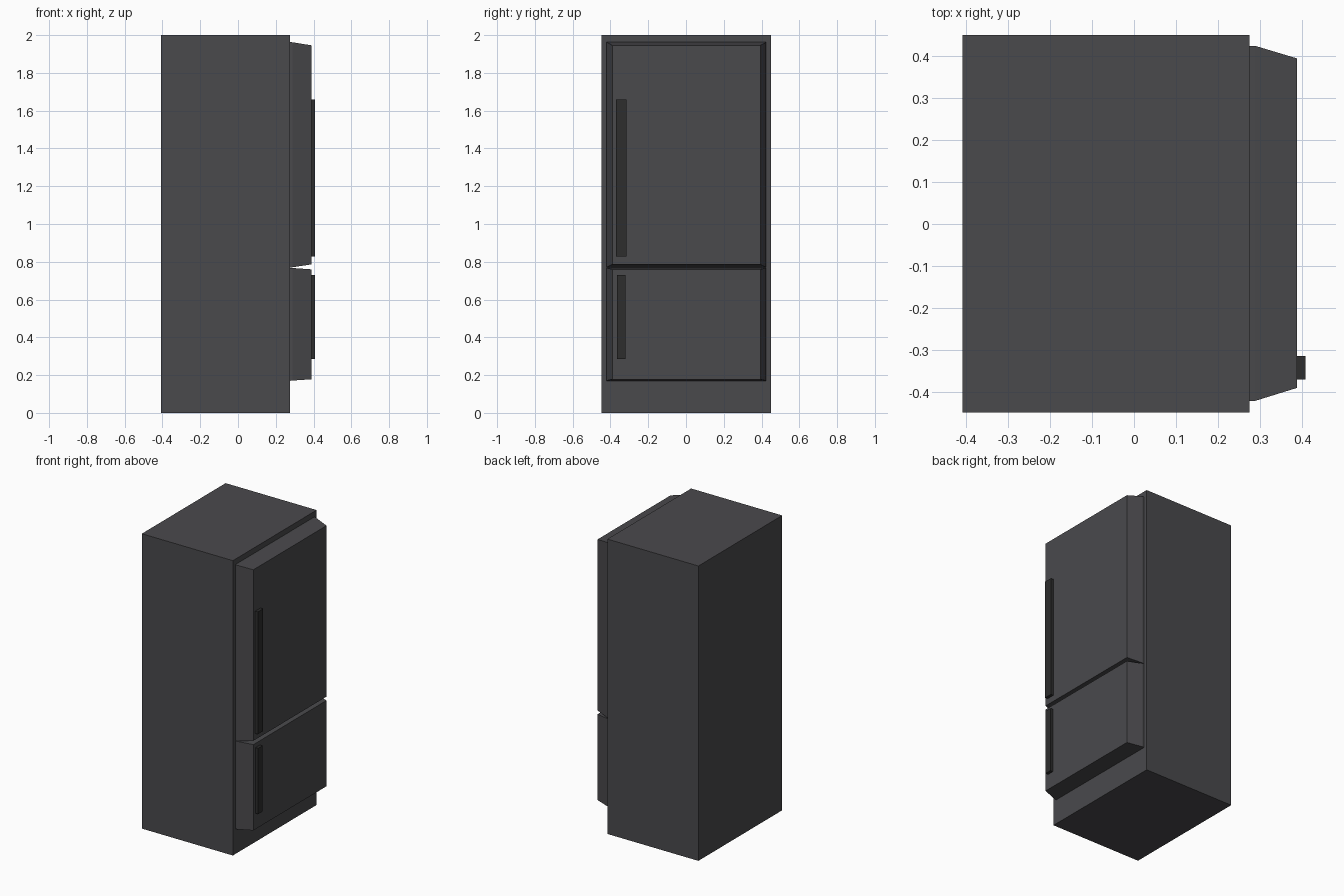
import bpy, bmesh

if "Cube" in bpy.data.objects:
    bpy.data.objects.remove(bpy.data.objects["Cube"])


def material(name, rgb):
    m = bpy.data.materials.new(name)
    m.diffuse_color = (*rgb, 1)
    m.use_nodes = True
    m.node_tree.nodes["Principled BSDF"].inputs["Base Color"].default_value = m.diffuse_color
    return m


def loft(name, sections, mat):
    """Solid through rectangles given as (x, y0, y1, z0, z1), from back to front."""
    bm = bmesh.new()
    rings = [[bm.verts.new((x, y, z)) for y, z in ((y0, z0), (y1, z0), (y1, z1), (y0, z1))]
             for x, y0, y1, z0, z1 in sections]
    for a, b in zip(rings, rings[1:]):
        for i in range(4):
            j = (i + 1) % 4
            bm.faces.new((a[i], a[j], b[j], b[i]))
    bm.faces.new(rings[0])
    bm.faces.new(rings[-1])
    bmesh.ops.recalc_face_normals(bm, faces=bm.faces[:])
    me = bpy.data.meshes.new(name)
    bm.to_mesh(me)
    bm.free()
    me.materials.append(mat)
    ob = bpy.data.objects.new(name, me)
    bpy.context.collection.objects.link(ob)
    return ob


steel = material("dark_steel", (0.068, 0.067, 0.073))
black = material("handle_black", (0.026, 0.026, 0.026))

# Cabinet
BACK, FACE, FRONT, GRIP = -0.408, 0.275, 0.388, 0.408
loft("cabinet", [(BACK, -0.448, 0.45, 0, 2), (FACE, -0.448, 0.45, 0, 2)], steel)


# Door with a short straight rim, then sides tapering to a smaller front panel
def door(name, z0, z1, front_z0, front_z1):
    loft(name, [(FACE, -0.421, 0.424, z0, z1),
                (FACE + 0.013, -0.421, 0.424, z0 + 0.001, z1 - 0.001),
                (FRONT, -0.39, 0.394, front_z0, front_z1)], steel)


door("fridge_door", 0.770, 1.963, 0.786, 1.946)
door("freezer_door", 0.170, 0.768, 0.178, 0.760)

# Bar handles
for name, y0, y1, z0, z1 in (("fridge_handle", -0.37, -0.314, 0.828, 1.658),
                             ("freezer_handle", -0.366, -0.319, 0.285, 0.731)):
    loft(name, [(FRONT, y0, y1, z0, z1), (GRIP, y0, y1, z0, z1)], black)
